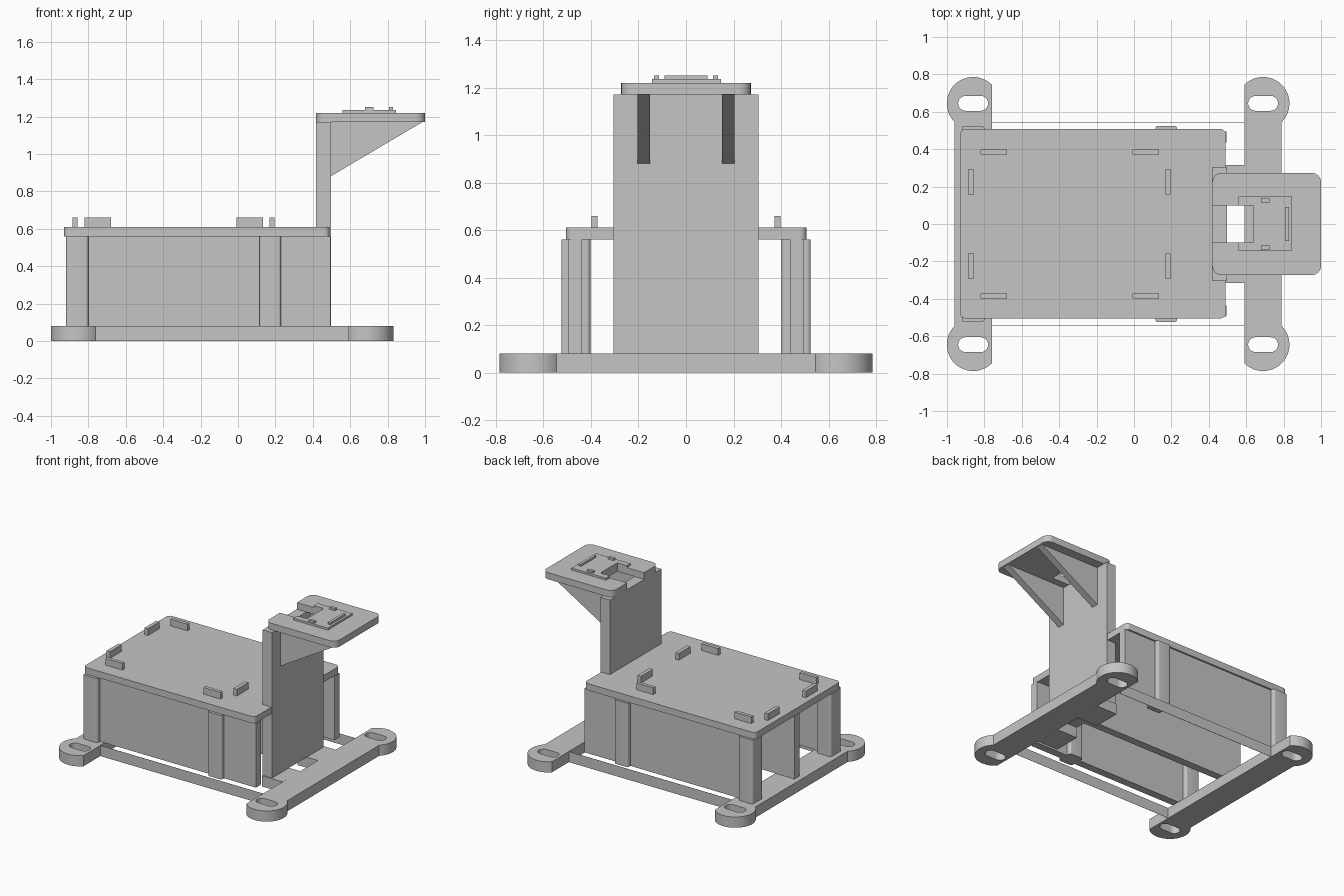
import bpy, bmesh
from math import sin, cos, radians
from mathutils import Vector

cube = bpy.data.objects.get("Cube")
if cube:
    bpy.data.objects.remove(cube, do_unlink=True)

grey = bpy.data.materials.new("plain_grey")
grey.use_nodes = True
grey.diffuse_color = (0.56, 0.56, 0.56, 1)
grey.node_tree.nodes["Principled BSDF"].inputs["Base Color"].default_value = (0.56, 0.56, 0.56, 1)


def prism(name, outline, base, push):
    """Extrude a closed outline, given as 3D points, along a vector."""
    bm = bmesh.new()
    face = bm.faces.new([bm.verts.new(Vector(p) + Vector(base)) for p in outline])
    new = bmesh.ops.extrude_face_region(bm, geom=[face])["geom"]
    bmesh.ops.translate(bm, vec=push, verts=[v for v in new if isinstance(v, bmesh.types.BMVert)])
    bmesh.ops.recalc_face_normals(bm, faces=bm.faces)
    mesh = bpy.data.meshes.new(name)
    bm.to_mesh(mesh)
    bm.free()
    mesh.materials.append(grey)
    obj = bpy.data.objects.new(name, mesh)
    bpy.context.collection.objects.link(obj)
    return obj


def flat(name, points, z0, z1):
    return prism(name, [(x, y, 0) for x, y in points], (0, 0, z0), (0, 0, z1 - z0))


def box(name, x0, x1, y0, y1, z0, z1):
    return flat(name, [(x0, y0), (x1, y0), (x1, y1), (x0, y1)], z0, z1)


def arc(cx, cy, r, start, end, steps):
    angles = [radians(start + (end - start) * i / steps) for i in range(steps + 1)]
    return [(cx + r * cos(a), cy + r * sin(a)) for a in angles]


def rounded(x0, x1, y0, y1, r):
    return (arc(x0 + r, y0 + r, r, 180, 270, 6) + arc(x1 - r, y0 + r, r, 270, 360, 6)
            + arc(x1 - r, y1 - r, r, 0, 90, 6) + arc(x0 + r, y1 - r, r, 90, 180, 6))


def smooth(obj):
    bpy.ops.object.select_all(action="DESELECT")
    obj.select_set(True)
    bpy.context.view_layer.objects.active = obj
    bpy.ops.object.shade_smooth_by_angle(angle=radians(30))


def cut(obj, cutter):
    mod = obj.modifiers.new("cut", "BOOLEAN")
    mod.object = cutter
    mod.solver = "EXACT"
    cutter.hide_render = True
    cutter.hide_viewport = True
    cutter.display_type = "WIRE"


# Base bars with lobed ends and mounting slots
for name, cx, side in (("left_end", 0.69, 1), ("right_end", -0.86, -1)):
    lobe = arc(0, 0.645, 0.141, 135, -45, 24)
    half = lobe + [(x, -y) for x, y in reversed(lobe)]
    bar = flat(name + "_base_bar", [(cx + side * x, y) for x, y in half], 0, 0.08)
    smooth(bar)
    for y in (-0.645, 0.645):
        slot = (arc(cx + 0.04, y, 0.04, -90, 90, 10) + arc(cx - 0.04, y, 0.04, 90, 270, 10))
        cut(bar, flat(name + "_slot_cutter", slot, -0.1, 0.2))

# Mirrored parts of the base, case and bracket
for name, s in (("front", -1), ("back", 1)):
    def pair(part, x0, x1, y0, y1, z0, z1):
        return box(name + "_" + part, x0, x1, min(s * y0, s * y1), max(s * y0, s * y1), z0, z1)

    pair("upright_foot", 0.418, 0.59, 0.105, 0.315, 0, 0.08)
    pair("edge_strip", -0.76, 0.59, 0.544, 0.545, 0, 0.08)
    pair("case_wall", -0.86, 0.495, 0.437, 0.495, 0.08, 0.56)
    for x0, x1 in ((-0.92, -0.80), (0.115, 0.23)):
        y0, y1 = sorted((s * 0.403, s * 0.525))
        smooth(flat(name + "_post", rounded(x0, x1, y0, y1, 0.015), 0.08, 0.56))
    for x0 in (-0.82, -0.007):
        pair("long_lid_tab", x0, x0 + 0.14, 0.372, 0.398, 0.61, 0.66)
    for x0 in (-0.885, 0.168):
        pair("cross_lid_tab", x0, x0 + 0.028, 0.155, 0.293, 0.61, 0.66)
    prism(name + "_gusset", [(0.495, 0, 0.88), (0.495, 0, 1.17), (0.985, 0, 1.17)],
          (0, s * 0.178 - 0.026, 0), (0, 0.052, 0))
    pair("pad_nub", 0.68, 0.725, 0.113, 0.135, 1.235, 1.25)

# Centre wall dividing the case, and the lid over it
box("centre_wall", -0.92, 0.42, -0.03, 0.028, 0.08, 0.56)
smooth(flat("case_lid", rounded(-0.93, 0.49, -0.505, 0.508, 0.03), 0.56, 0.61))

# Upright and shelf with a notch over the upright
box("upright", 0.418, 0.497, -0.305, 0.305, 0.08, 1.17)
shelf = flat("shelf", rounded(0.418, 1.0, -0.273, 0.273, 0.05), 1.17, 1.22)
smooth(shelf)
cut(shelf, box("shelf_notch_cutter", 0.3, 0.64, -0.1, 0.1, 1.1, 1.3))

# Raised pad around the notch
flat("shelf_pad", [(0.56, -0.143), (0.845, -0.143), (0.845, 0.147), (0.56, 0.147),
                   (0.56, 0.1), (0.64, 0.1), (0.64, -0.1), (0.56, -0.1)], 1.22, 1.235)
box("pad_stop", 0.808, 0.828, -0.09, 0.09, 1.235, 1.25)
